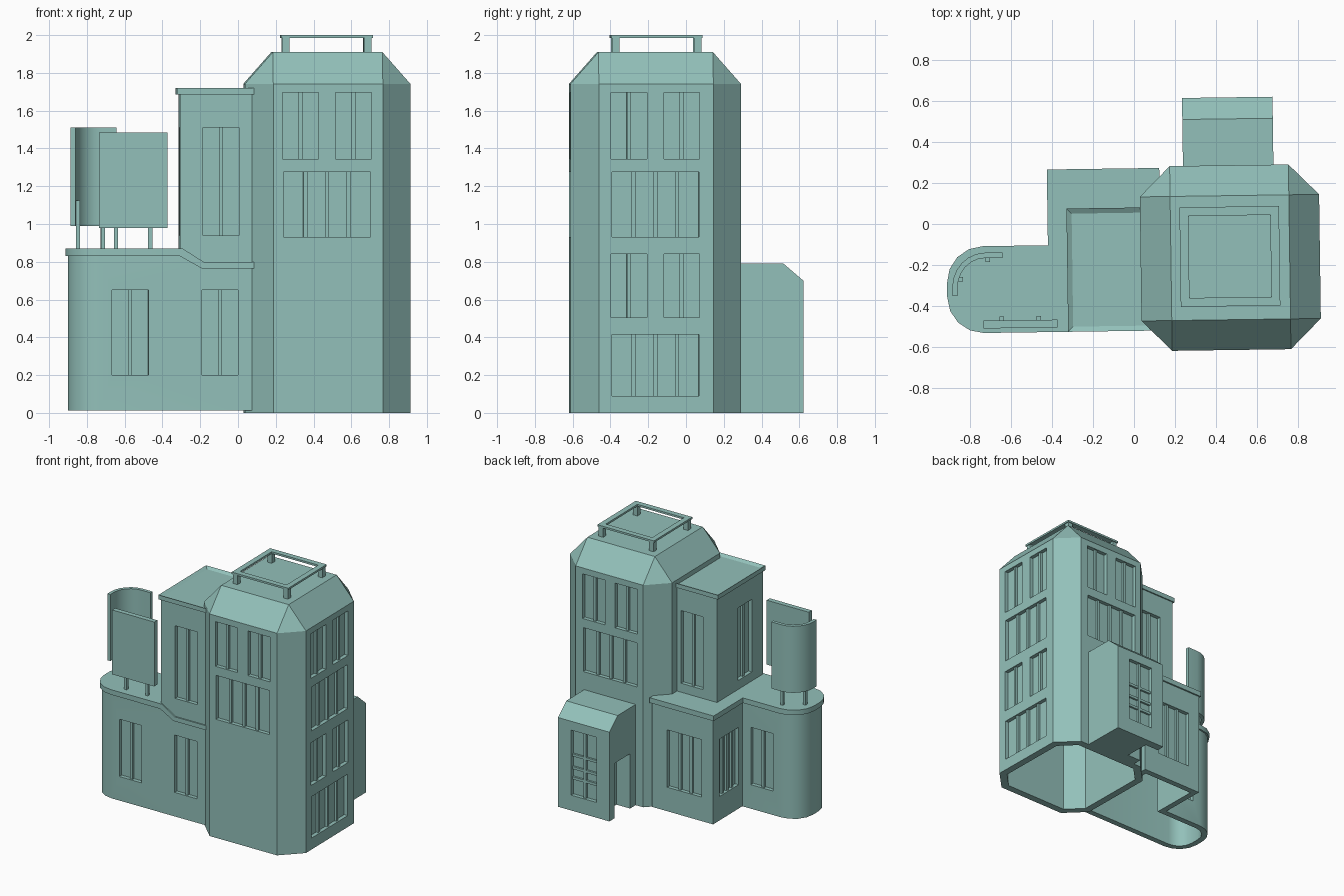
import bpy, bmesh, math
from mathutils import Matrix

if "Cube" in bpy.data.objects:
    bpy.data.objects.remove(bpy.data.objects["Cube"])


def finish(name, bm):
    bmesh.ops.recalc_face_normals(bm, faces=bm.faces)
    me = bpy.data.meshes.new(name)
    bm.to_mesh(me)
    bm.free()
    ob = bpy.data.objects.new(name, me)
    bpy.context.collection.objects.link(ob)
    return ob


def prism(name, pts, a, b, axis='z'):
    """Extrude an outline along an axis."""
    place = {'z': lambda p, t: (p[0], p[1], t),
             'y': lambda p, t: (p[0], t, p[1]),
             'x': lambda p, t: (t, p[0], p[1])}[axis]
    bm = bmesh.new()
    lo = [bm.verts.new(place(p, a)) for p in pts]
    hi = [bm.verts.new(place(p, b)) for p in pts]
    bm.faces.new(lo)
    bm.faces.new(hi)
    n = len(pts)
    for i in range(n):
        j = (i + 1) % n
        bm.faces.new((lo[i], lo[j], hi[j], hi[i]))
    return finish(name, bm)


def boxes(name, items):
    """One object from many (low corner, high corner) boxes."""
    bm = bmesh.new()
    for lo, hi in items:
        size = [h - l for l, h in zip(lo, hi)]
        mid = [(h + l) / 2 for l, h in zip(lo, hi)]
        bmesh.ops.create_cube(bm, size=1, matrix=Matrix.Translation(mid) @ Matrix.Diagonal((*size, 1)))
    return finish(name, bm)


def cut(ob, cutter):
    mod = ob.modifiers.new("cut", 'BOOLEAN')
    mod.operation = 'DIFFERENCE'
    mod.solver = 'EXACT'
    mod.object = cutter
    bpy.context.view_layer.objects.active = ob
    bpy.ops.object.modifier_apply(modifier=mod.name)
    bpy.data.objects.remove(cutter)


def windows(ob, specs):
    """Recess windows and add their bars: (side, plane, a0, a1, z0, z1, panes, bar heights)."""
    holes, bars = [], []
    for side, plane, a0, a1, z0, z1, panes, rows in specs:
        s = 1 if side[0] == '+' else -1

        def slab(p0, p1, q0, q1, d0, d1):
            n0, n1 = sorted((plane - s * d0, plane - s * d1))
            if side[1] == 'y':
                return (p0, n0, q0), (p1, n1, q1)
            return (n0, p0, q0), (n1, p1, q1)

        holes.append(slab(a0, a1, z0, z1, -0.02, 0.03))
        for i in range(1, panes):
            c = a0 + (a1 - a0) * i / panes
            bars.append(slab(c - 0.011, c + 0.011, z0, z1, 0.012, 0.032))
        for z in rows:
            bars.append(slab(a0, a1, z - 0.01, z + 0.01, 0.015, 0.032))
    cut(ob, boxes("cutter", holes))
    boxes(ob.name + "_window_bars", bars)


# Tower: chamfered square shaft, open underneath
X0, X1, Y0, Y1 = 0.03, 0.906, -0.622, 0.28
C = 0.148


def tower_plan(d):
    x0, x1, y0, y1, c = X0 + d, X1 - d, Y0 + d, Y1 - d, C - 0.59 * d
    return [(x0 + c, y0), (x1 - c, y0), (x1, y0 + c), (x1, y1 - c),
            (x1 - c, y1), (x0 + c, y1), (x0, y1 - c), (x0, y0 + c)]


tower = prism("tower", tower_plan(0), 0, 1.742)
cut(tower, prism("cutter", tower_plan(0.055), -0.1, 1.65))
specs = []
for side, plane, s, floors in (('-y', Y0, 0.463, 2), ('+y', Y1, 0.463, 2), ('+x', X1, -0.175, 4)):
    for f, (z0, z1) in enumerate([(1.345, 1.695), (0.93, 1.275), (0.505, 0.84), (0.09, 0.415)][:floors]):
        if f % 2:
            specs.append((side, plane, s - 0.23, s + 0.23, z0, z1, 4, ()))
        else:
            specs += [(side, plane, s + a, s + a + 0.19, z0, z1, 2, ()) for a in (-0.235, 0.045)]
windows(tower, specs)

# Sloped roof with triangular corner faces
bm = bmesh.new()
corners = [(x, y, 1.91) for x in (X0 + C, X1 - C) for y in (Y0 + C, Y1 - C)]
for co in [(x, y, 1.742) for x, y in tower_plan(0)] + corners:
    bm.verts.new(co)
bmesh.ops.convex_hull(bm, input=bm.verts)
bmesh.ops.dissolve_limit(bm, angle_limit=0.01, verts=bm.verts, edges=bm.edges)
finish("tower_roof", bm)

# Roof railing
rx, ry, r = 0.466, -0.165, 0.243
boxes("roof_rail_posts", [((rx + i * 0.217 - 0.019, ry + j * 0.217 - 0.019, 1.90),
                           (rx + i * 0.217 + 0.019, ry + j * 0.217 + 0.019, 1.988))
                          for i in (-1, 1) for j in (-1, 1)])
rail = boxes("roof_rail", [((rx - r, ry - r, 1.985), (rx + r, ry + r, 2.0))])
cut(rail, boxes("cutter", [((rx - 0.2, ry - 0.2, 1.9), (rx + 0.2, ry + 0.2, 2.1))]))


# Low wing with a rounded end and a back block, open underneath
def arc(cx, cy, rx, ry, a0, a1, n=4):
    return [(cx + rx * math.cos(math.radians(a0 + (a1 - a0) * i / n)),
             cy + ry * math.sin(math.radians(a0 + (a1 - a0) * i / n))) for i in range(n + 1)]


def wing_plan(d):
    q = 0.165
    return ([(0.075 - d, -0.51 + d), (0.075 - d, 0.1), (0.115 - d, 0.17), (0.115 - d, 0.26 - d),
             (-0.41 + d, 0.26 - d), (-0.41 + d, -0.11 - d)]
            + arc(-0.905 + q, -0.11 - q, q - d, q - d, 90, 180)
            + arc(-0.905 + q, -0.51 + q, q - d, q - d, 180, 270))


wing = prism("wing", wing_plan(0), 0.012, 0.835)
cut(wing, prism("cutter", wing_plan(0.045), -0.1, 0.78))
windows(wing, [('-y', -0.51, -0.674, -0.482, 0.2, 0.65, 2, ()),
               ('-y', -0.51, -0.198, -0.007, 0.2, 0.65, 2, ()),
               ('+y', -0.11, -0.674, -0.482, 0.2, 0.65, 2, ()),
               ('+y', 0.26, -0.31, -0.015, 0.2, 0.65, 3, ()),
               ('-x', -0.41, -0.06, 0.18, 0.2, 0.65, 4, ())])
plan = wing_plan(-0.012)
plan[0] = (0.085, -0.5)
cornice = prism("wing_cornice", plan + [(-0.31, -0.522), (-0.31, -0.5)], 0.83, 0.87)
prism("stepped_cornice", [(-0.315, 0.83), (-0.2, 0.765), (0.083, 0.765), (0.083, 0.8),
                          (-0.19, 0.8), (-0.3, 0.87), (-0.315, 0.87)], -0.522, -0.48, 'y')

# Upper block over the wing
upper = boxes("upper_block", [((-0.315, -0.512, 0.77), (0.075, 0.07, 1.69))])
windows(upper, [('-y', -0.512, -0.193, -0.002, 0.94, 1.51, 2, ()),
                ('+y', 0.07, -0.195, -0.005, 0.94, 1.51, 2, ()),
                ('-x', -0.315, -0.37, -0.195, 0.94, 1.51, 2, ())])
bm = bmesh.new()
rings = []
for d, z in ((0, 1.685), (0, 1.72), (0.025, 1.705)):
    rings.append([bm.verts.new(p) for p in ((-0.329 + d, -0.522 + d, z), (0.083, -0.522 + d, z),
                                            (0.083, 0.08 - d, z), (-0.329 + d, 0.08 - d, z))])
for a, b in zip(rings, rings[1:]):
    for i in range(4):
        j = (i + 1) % 4
        bm.faces.new((a[i], a[j], b[j], b[i]))
bm.faces.new(rings[0])
bm.faces.new(rings[-1])
finish("upper_cornice", bm)

# Back porch with sloped edge, side doorway and barred window
porch = prism("porch", [(0.26, 0), (0.612, 0), (0.612, 0.7), (0.507, 0.79), (0.26, 0.79)], 0.243, 0.685, 'x')
cut(porch, boxes("cutter", [((0.2, 0.35, -0.1), (0.36, 0.55, 0.43))]))
windows(porch, [('+y', 0.612, 0.355, 0.571, 0.12, 0.63, 2, (0.25, 0.33, 0.43))])

# Flat roof panel on posts
boxes("flat_panel", [((-0.742, -0.5, 0.98), (-0.38, -0.462, 1.485)),
                     ])
boxes("flat_panel_posts", [((x - 0.011, -0.464, 0.86), (x + 0.011, -0.442, 1.15)) for x in (-0.653, -0.471)])

# Curved roof panel on posts
outer = [(-0.645, -0.13)] + arc(-0.73, -0.3, 0.162, 0.17, 90, 180, 6) + [(-0.892, -0.34)]
inner = [(-0.645, -0.156)] + arc(-0.73, -0.3, 0.136, 0.144, 90, 180, 6) + [(-0.866, -0.34)]
curved = prism("curved_panel", outer + inner[::-1], 0.99, 1.512)
boxes("curved_panel_posts", [((x - 0.011, y - 0.011, 0.86), (x + 0.011, y + 0.011, 1.125))
                             for x, y in ((-0.718, -0.164), (-0.85, -0.257))])

# Smooth the rounded parts
for ob in (wing, cornice, curved):
    bpy.ops.object.select_all(action='DESELECT')
    ob.select_set(True)
    bpy.context.view_layer.objects.active = ob
    bpy.ops.object.shade_smooth_by_angle(angle=math.radians(30))

# Colour everything and turn the whole building slightly
teal = bpy.data.materials.new("teal_paint")
teal.diffuse_color = (0.29, 0.53, 0.49, 1)
teal.use_nodes = True
teal.node_tree.nodes["Principled BSDF"].inputs["Base Color"].default_value = teal.diffuse_color
for ob in bpy.context.collection.objects:
    ob.data.materials.clear()
    ob.data.materials.append(teal)
    ob.data.transform(Matrix.Rotation(0.014, 4, 'Z'))
